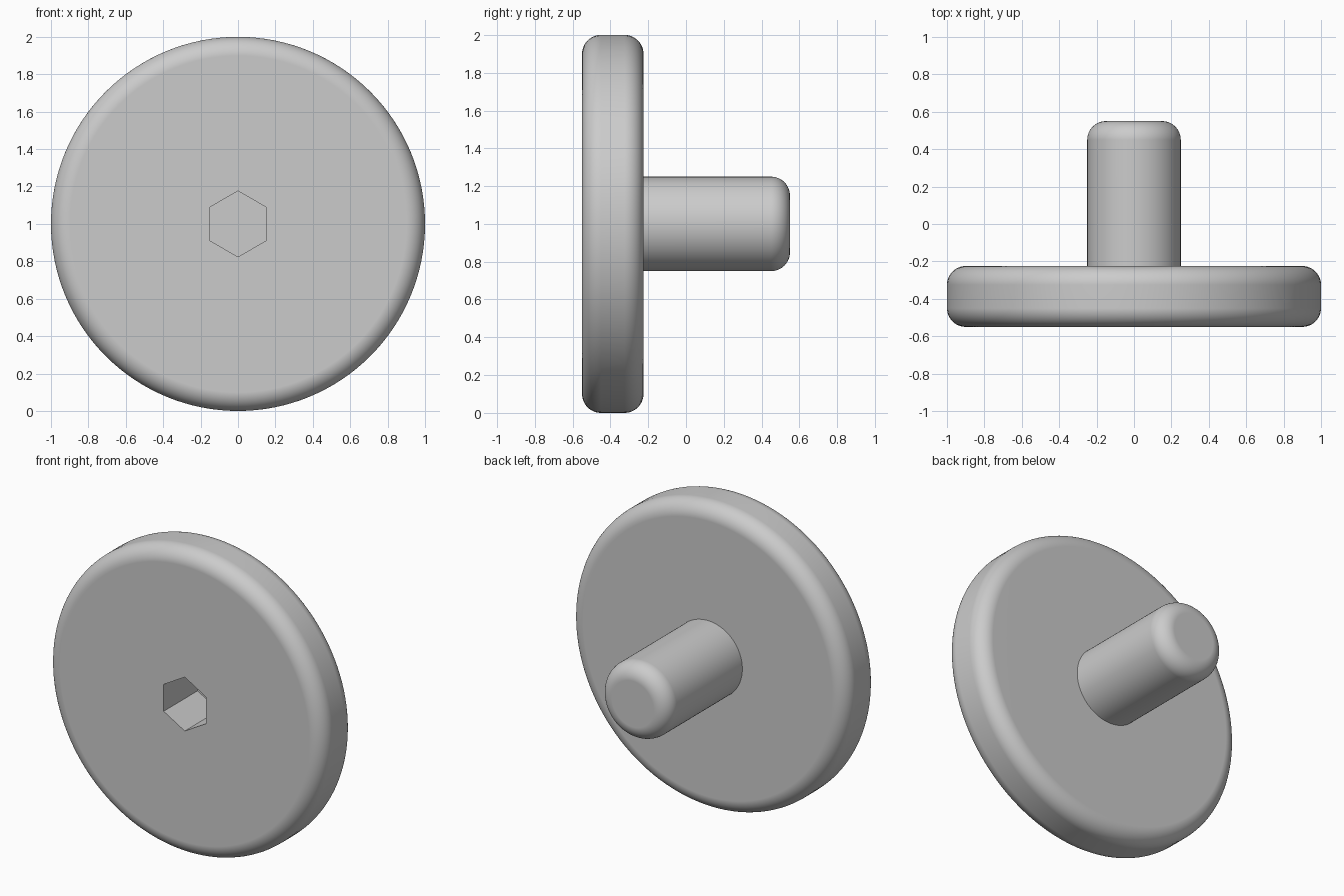
import bpy
import bmesh
from math import sin, cos, pi

default = bpy.data.objects.get("Cube")
if default:
    bpy.data.objects.remove(default, do_unlink=True)

grey = bpy.data.materials.new("plain grey")
grey.use_nodes = True
colour = (0.6, 0.6, 0.6, 1)
grey.diffuse_color = colour
grey.node_tree.nodes["Principled BSDF"].inputs["Base Color"].default_value = colour

AXIS_Z = 1.0
SEGMENTS = 128
FILLET = 0.1


def fillet(radius, y, start, steps=12):
    """Quarter-circle of (radius, y) points around a fillet centre."""
    angles = [start + pi / 2 * i / steps for i in range(steps + 1)]
    return [(radius + FILLET * cos(a), y + FILLET * sin(a)) for a in angles]


def revolve(name, profile, segments):
    """Turn (radius, y) points around the horizontal y axis and cap both ends."""
    bm = bmesh.new()
    turns = [2 * pi * i / segments for i in range(segments)]
    rings = [[bm.verts.new((r * sin(a), y, AXIS_Z + r * cos(a))) for a in turns]
             for r, y in profile]
    for low, high in zip(rings, rings[1:]):
        for i in range(segments):
            j = (i + 1) % segments
            bm.faces.new((low[i], low[j], high[j], high[i]))
    bm.faces.new(rings[0])
    bm.faces.new(rings[-1])
    bmesh.ops.recalc_face_normals(bm, faces=bm.faces)
    mesh = bpy.data.meshes.new(name)
    bm.to_mesh(mesh)
    bm.free()
    mesh.materials.append(grey)
    obj = bpy.data.objects.new(name, mesh)
    bpy.context.collection.objects.link(obj)
    return obj


# Round head with a rounded rim, and the shank with a rounded tip, as one solid
front, back, tip = -0.55, -0.225, 0.55
head_radius, shank_radius = 1.0, 0.25
profile = (fillet(head_radius - FILLET, front + FILLET, -pi / 2)
           + fillet(head_radius - FILLET, back - FILLET, 0)
           + [(shank_radius, back)]
           + fillet(shank_radius - FILLET, tip - FILLET, 0))
knob = revolve("head_and_shank", profile, SEGMENTS)

# Hexagonal socket cut into the front of the head
cutter = revolve("socket_cutter", [(0.176, front - 0.1), (0.176, front + 0.35)], 6)
cutter.hide_render = True
cutter.hide_viewport = True
cut = knob.modifiers.new("socket", "BOOLEAN")
cut.operation = "DIFFERENCE"
cut.solver = "EXACT"
cut.object = cutter

# Smooth curves with sharp edges and flat faces kept flat
bpy.context.view_layer.update()
result = bpy.data.meshes.new_from_object(
    knob.evaluated_get(bpy.context.evaluated_depsgraph_get()))
knob.modifiers.clear()
knob.data = result
bpy.data.objects.remove(cutter, do_unlink=True)
bpy.ops.object.select_all(action="DESELECT")
bpy.context.view_layer.objects.active = knob
knob.select_set(True)
bpy.ops.object.shade_smooth_by_angle(angle=pi / 6)
weighted = knob.modifiers.new("flat caps", "WEIGHTED_NORMAL")
weighted.keep_sharp = True
